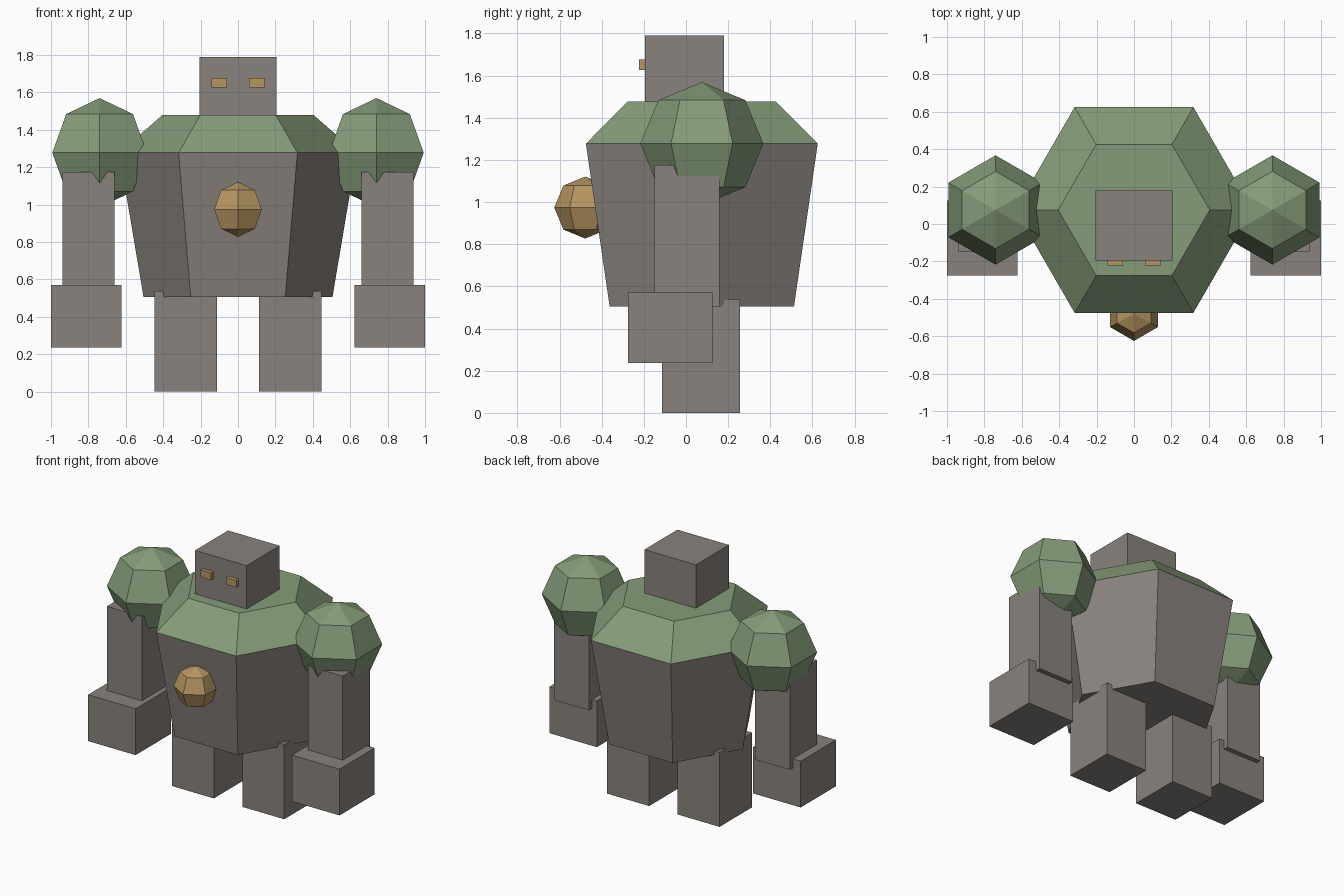
import bpy
import math

if "Cube" in bpy.data.objects:
    bpy.data.objects.remove(bpy.data.objects["Cube"])


def material(name, rgb):
    m = bpy.data.materials.new(name)
    m.diffuse_color = (*rgb, 1)
    m.use_nodes = True
    m.node_tree.nodes["Principled BSDF"].inputs["Base Color"].default_value = m.diffuse_color
    return m


STONE = material("stone", (0.25, 0.225, 0.205))
MOSS = material("moss", (0.235, 0.335, 0.19))
AMBER = material("amber", (0.47, 0.305, 0.12))


def add_mesh(name, verts, faces, mat):
    me = bpy.data.meshes.new(name)
    me.from_pydata(verts, [], faces)
    me.materials.append(mat)
    ob = bpy.data.objects.new(name, me)
    bpy.context.collection.objects.link(ob)
    return ob


def box(name, x, y, z, mat):
    """Box from (min, max) ranges."""
    verts = [(a, b, c) for c in z for b in y for a in x]
    faces = [(0, 2, 3, 1), (4, 5, 7, 6), (0, 1, 5, 4),
             (2, 6, 7, 3), (0, 4, 6, 2), (1, 3, 7, 5)]
    return add_mesh(name, verts, faces, mat)


def hex_loft(name, cx, cy, rings, turn, mat, poles=None):
    """Six-sided stack of (z, radius) rings, closed by caps or pole points."""
    n = 6
    verts = [(cx + r * math.cos(turn + math.tau * i / n),
              cy + r * math.sin(turn + math.tau * i / n), z)
             for z, r in rings for i in range(n)]
    faces = [(k * n + i, k * n + (i + 1) % n, (k + 1) * n + (i + 1) % n, (k + 1) * n + i)
             for k in range(len(rings) - 1) for i in range(n)]
    top = (len(rings) - 1) * n
    if poles:
        low, high = len(verts), len(verts) + 1
        verts += [(cx, cy, poles[0]), (cx, cy, poles[1])]
        for i in range(n):
            j = (i + 1) % n
            faces += [(low, j, i), (high, top + i, top + j)]
    else:
        faces += [tuple(reversed(range(n))), tuple(range(top, top + n))]
    return add_mesh(name, verts, faces, mat)


def hex_ball(name, cx, cy, cz, r, mat):
    d = r * math.sqrt(0.5)
    return hex_loft(name, cx, cy, [(cz - d, d), (cz, r), (cz + d, d)],
                    math.pi / 2, mat, (cz - r, cz + r))


# Tapered torso, mossy upper back and chest core
hex_loft("torso", 0, 0.075, [(0.505, 0.505), (1.277, 0.635)], 0, STONE)
hex_loft("moss_mantle", 0, 0.075, [(1.277, 0.635), (1.478, 0.405)], 0, MOSS)
hex_ball("chest_core", 0, -0.478, 0.974, 0.147, AMBER)

# Head
box("head", (-0.205, 0.205), (-0.195, 0.18), (1.42, 1.79), STONE)

# Paired parts
for side, s in (("left", 1), ("right", -1)):
    def span(a, b):
        return tuple(sorted((s * a, s * b)))
    box(f"{side}_eye", span(0.06, 0.142), (-0.222, -0.17), (1.626, 1.677), AMBER)
    box(f"{side}_leg", span(0.113, 0.447), (-0.113, 0.257), (0, 0.537), STONE)
    box(f"{side}_arm", span(0.66, 0.938), (-0.15, 0.16), (0.505, 1.175), STONE)
    box(f"{side}_fist", span(0.622, 1.0), (-0.275, 0.125), (0.237, 0.57), STONE)
    hex_ball(f"{side}_shoulder", s * 0.74, 0.075, 1.277, 0.292, MOSS)
